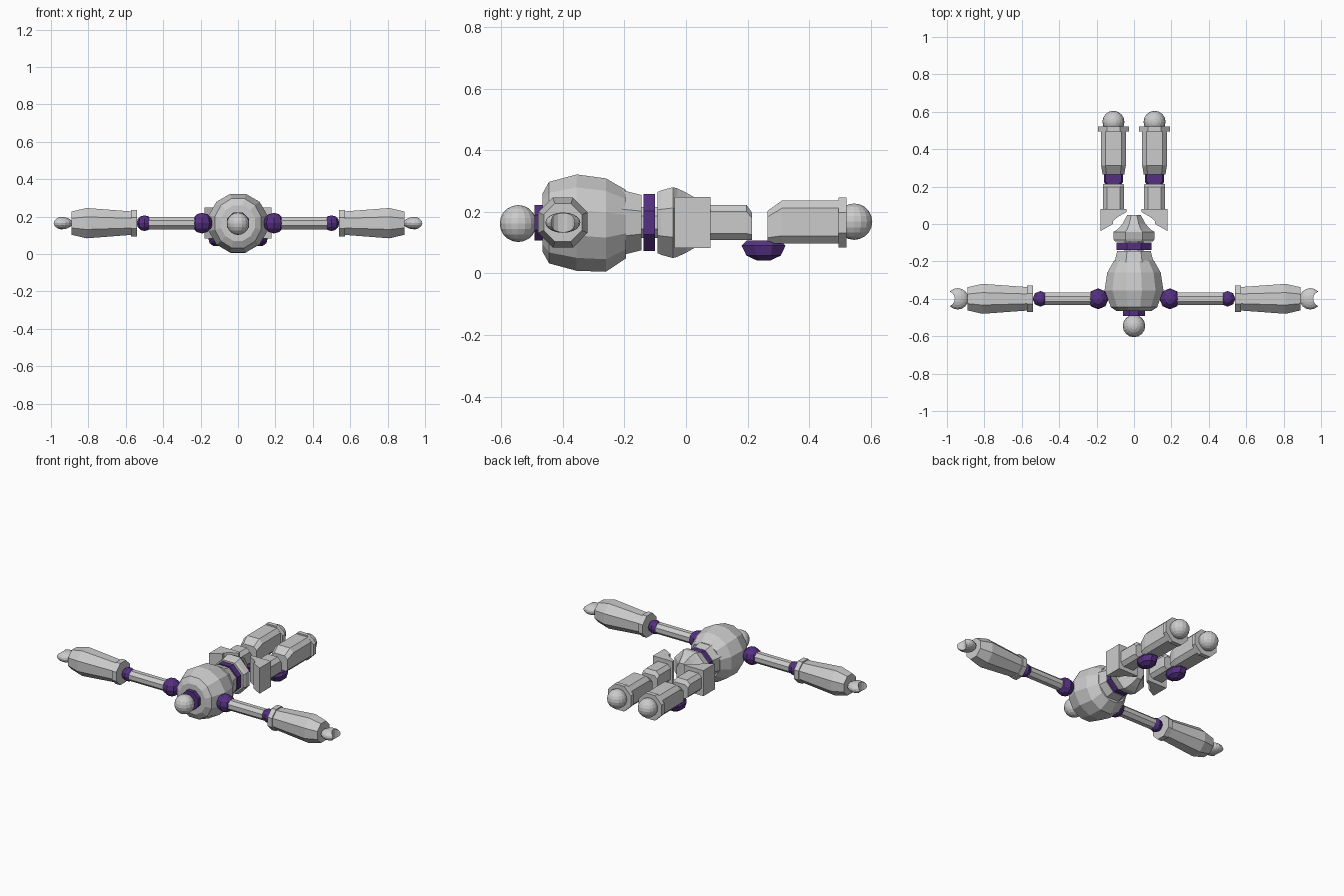
import bpy, bmesh, math
from mathutils import Matrix, Vector

if "Cube" in bpy.data.objects:
    bpy.data.objects.remove(bpy.data.objects["Cube"])

ZC = 0.165          # height of the figure's long axis
OCT = 0.586         # corner cut that turns a square into a regular octagon


def make_object(name, bm, mirror=False):
    bmesh.ops.recalc_face_normals(bm, faces=bm.faces)
    mesh = bpy.data.meshes.new(name)
    bm.to_mesh(mesh)
    bm.free()
    obj = bpy.data.objects.new(name, mesh)
    bpy.context.collection.objects.link(obj)
    if mirror:
        add_mirror(obj)
    return obj


def add_mirror(obj):
    mod = obj.modifiers.new("mirror", 'MIRROR')
    mod.use_axis[0] = True


def cut_square(c):
    """Square of half-size 1 with its corners cut by c."""
    k = 1 - c
    return [(1, -k), (1, k), (k, 1), (-k, 1), (-1, k), (-1, -k), (-k, -1), (k, -1)]


def circle(n):
    return [(math.cos((i + .5) * math.tau / n), math.sin((i + .5) * math.tau / n)) for i in range(n)]


def loft(name, axis, centre, section, rings, mirror=False):
    """Rings are (position, half width, half height, height offset) along an axis."""
    bm = bmesh.new()
    loops = []
    for t, w, h, off in rings:
        loop = []
        for u, v in section:
            a, b = u * w, v * h + off
            p = {'X': (t, a, b), 'Y': (a, t, b), 'Z': (a, b, t)}[axis]
            loop.append(bm.verts.new(Vector(p) + Vector(centre)))
        loops.append(loop)
    n = len(section)
    for lo, hi in zip(loops, loops[1:]):
        for i in range(n):
            j = (i + 1) % n
            bm.faces.new((lo[i], lo[j], hi[j], hi[i]))
    bm.faces.new(loops[0])
    bm.faces.new(loops[-1])
    return make_object(name, bm, mirror)


def ball(name, centre, radii, seg, rings, mirror=False, turn=0):
    bm = bmesh.new()
    bmesh.ops.create_uvsphere(bm, u_segments=seg, v_segments=rings, radius=1)
    m = Matrix.Translation(centre) @ Matrix.Diagonal((*radii, 1)) @ Matrix.Rotation(turn, 4, 'Y')
    bmesh.ops.transform(bm, matrix=m, verts=bm.verts)
    return make_object(name, bm, mirror)


purple = bpy.data.materials.new("purple")
purple.diffuse_color = (0.09, 0.03, 0.22, 1)
purple.use_nodes = True
purple.node_tree.nodes["Principled BSDF"].inputs["Base Color"].default_value = purple.diffuse_color


def paint(obj):
    obj.data.materials.append(purple)


octagon = cut_square(OCT)
mid = (0, 0, ZC)

# Head and neck
ball("head", (0, -0.545, 0.162), (.06, .06, .06), 16, 10)
paint(loft("neck", 'Y', mid, octagon, [(-.492, .058, .058, 0), (-.46, .058, .058, 0)]))

# Barrel torso, slightly leaning
loft("torso", 'Y', mid, circle(12), [
    (-.466, .095, .098, 0), (-.445, .128, .137, 0), (-.355, .163, .162, 0),
    (-.26, .148, .157, -.008), (-.195, .11, .115, -.005)])

# Abdomen, waist and pelvis
loft("abdomen", 'Y', mid, octagon, [(-.21, .106, .106, 0), (-.145, .09, .09, 0)])
paint(loft("waist", 'Y', mid, octagon, [(-.138, .0925, .0925, 0), (-.1, .0925, .0925, 0)]))
loft("waist_core", 'Y', mid, octagon, [(-.15, .05, .05, 0), (-.08, .05, .05, 0)])
loft("pelvis", 'Y', mid, octagon, [
    (-.093, .102, .099, 0), (-.08, .11, .105, 0), (-.042, .11, .115, 0),
    (-.03, .09, .112, 0), (0, .062, .098, 0), (.048, .036, .07, 0)])

# Shoulders, arms and elbows
arm = (0, -.4, ZC)
paint(ball("shoulders", (.192, -.4, ZC), (.056, .056, .055), 8, 6, True))
loft("upper_arms", 'X', arm, octagon, [(.22, .033, .033, 0), (.475, .033, .033, 0)], True)
paint(ball("elbows", (.5, -.4, ZC), (.042, .042, .042), 8, 6, True))
loft("forearm_cuffs", 'X', arm, octagon, [(.54, .07, .07, 0), (.572, .07, .07, 0)], True)
loft("forearms", 'X', arm, octagon, [
    (.56, .062, .062, 0), (.81, .08, .081, 0), (.89, .062, .062, 0)], True)

# Claw hands with a round notch
hand = ball("hands", (.943, -.4, ZC), (.058, .057, .033), 16, 10)
bm = bmesh.new()
bmesh.ops.create_cone(bm, cap_ends=True, segments=16, radius1=.041, radius2=.041, depth=.2,
                      matrix=Matrix.Translation((.999, -.4, ZC)))
cutter = make_object("hand_cutter", bm)
cutter.hide_render = True
cutter.hide_viewport = True
cut = hand.modifiers.new("notch", 'BOOLEAN')
cut.operation = 'DIFFERENCE'
cut.object = cutter
add_mirror(hand)

# Hip blocks with a stepped inner cut
outline = [(.18, .08), (.18, -.038), (.112, 0), (.112, .016), (.088, .037), (.04, .064), (.04, .08)]
bm = bmesh.new()
face = bm.faces.new([bm.verts.new((x, y, .083)) for x, y in outline])
new = bmesh.ops.extrude_face_region(bm, geom=[face])["geom"]
bmesh.ops.translate(bm, vec=(0, 0, .165), verts=[v for v in new if isinstance(v, bmesh.types.BMVert)])
make_object("hips", bm, True)

# Legs
leg = (.11, 0, ZC)
loft("thighs", 'Y', leg, cut_square(.38), [
    (.06, .057, .057, 0), (.197, .057, .057, 0), (.214, .055, .045, -.012)], True)
paint(loft("knee_pads", 'Z', (.11, .252, 0), octagon, [
    (.042, .02, .022, 0), (.058, .042, .056, 0), (.09, .05, .071, 0), (.107, .042, .055, 0)], True))
loft("shins", 'Y', leg, cut_square(.36), [
    (.265, .058, .053, -.015), (.312, .066, .07, .002), (.5, .066, .07, .002)], True)
loft("ankle_rings", 'Y', leg, octagon, [(.495, .082, .081, 0), (.522, .082, .081, 0)], True)
ball("feet", (.11, .546, .168), (.059, .059, .059), 16, 10, True)
